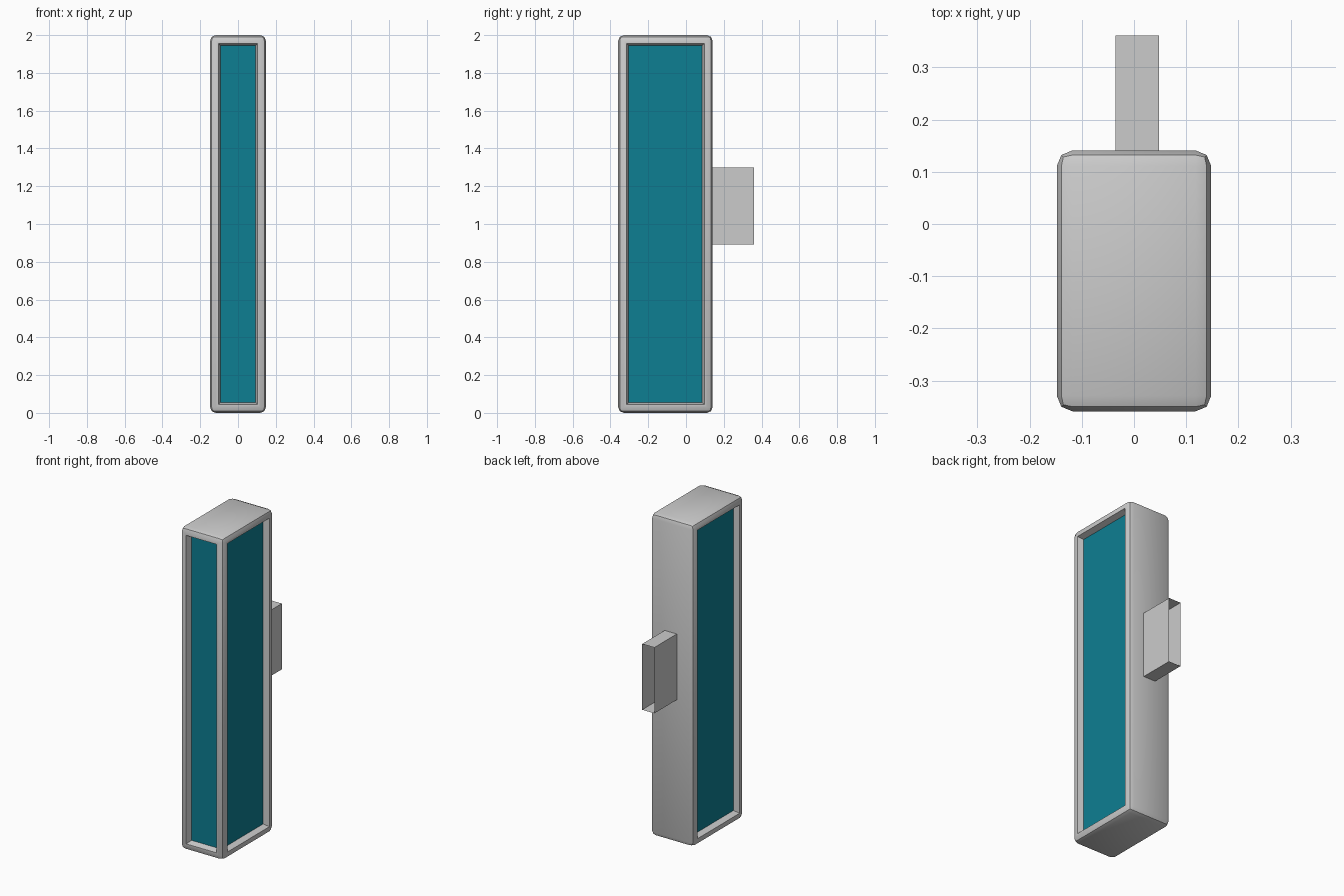
import bpy, bmesh, math
from mathutils import Matrix, Vector

if "Cube" in bpy.data.objects:
    bpy.data.objects.remove(bpy.data.objects["Cube"])


def make_object(name, bm, smooth=False):
    for f in bm.faces:
        f.smooth = smooth
    for e in bm.edges:
        e.smooth = e.calc_face_angle(math.pi) < math.radians(30)
    mesh = bpy.data.meshes.new(name)
    bm.to_mesh(mesh)
    bm.free()
    obj = bpy.data.objects.new(name, mesh)
    bpy.context.collection.objects.link(obj)
    return obj


def box(size, centre):
    bm = bmesh.new()
    bmesh.ops.create_cube(bm, size=1, matrix=Matrix.Translation(centre) @ Matrix.Diagonal((*size, 1)))
    return bm


teal = bpy.data.materials.new("teal_panel")
teal.diffuse_color = (0.004, 0.21, 0.29, 1)
teal.use_nodes = True
teal.node_tree.nodes["Principled BSDF"].inputs["Base Color"].default_value = teal.diffuse_color

# Housing: rounded box with recessed windows on the front, left and right
bm = box((0.296, 0.5, 2.0), (0, -0.109, 1.0))
bmesh.ops.bevel(bm, geom=bm.edges[:], offset=0.03, segments=2, profile=0.5, affect='EDGES')
bm.normal_update()
sides = {"front": Vector((0, -1, 0)), "left": Vector((-1, 0, 0)), "right": Vector((1, 0, 0))}
windows = {}
for side, direction in sides.items():
    windows[side] = max((f for f in bm.faces if f.normal.dot(direction) > 0.99),
                        key=lambda f: f.calc_area())
faces = list(windows.values())
bmesh.ops.inset_individual(bm, faces=faces, thickness=0.02, depth=0)
bmesh.ops.inset_individual(bm, faces=faces, thickness=0.016, depth=-0.036)

# Coloured panels filling the bottom of each recess
for side, face in windows.items():
    panel = bmesh.new()
    panel.faces.new([panel.verts.new(v.co) for v in face.verts])
    make_object(side + "_panel", panel).data.materials.append(teal)
bmesh.ops.delete(bm, geom=faces, context='FACES_ONLY')
make_object("housing", bm, smooth=True)

# Wall bracket: open-ended rectangular tube on the back
bm = box((0.083, 0.22, 0.408), (0.006, 0.251, 1.095))
bm.normal_update()
ends = [f for f in bm.faces if abs(f.normal.y) > 0.9]
bmesh.ops.delete(bm, geom=ends, context='FACES_ONLY')
make_object("wall_bracket", bm)
